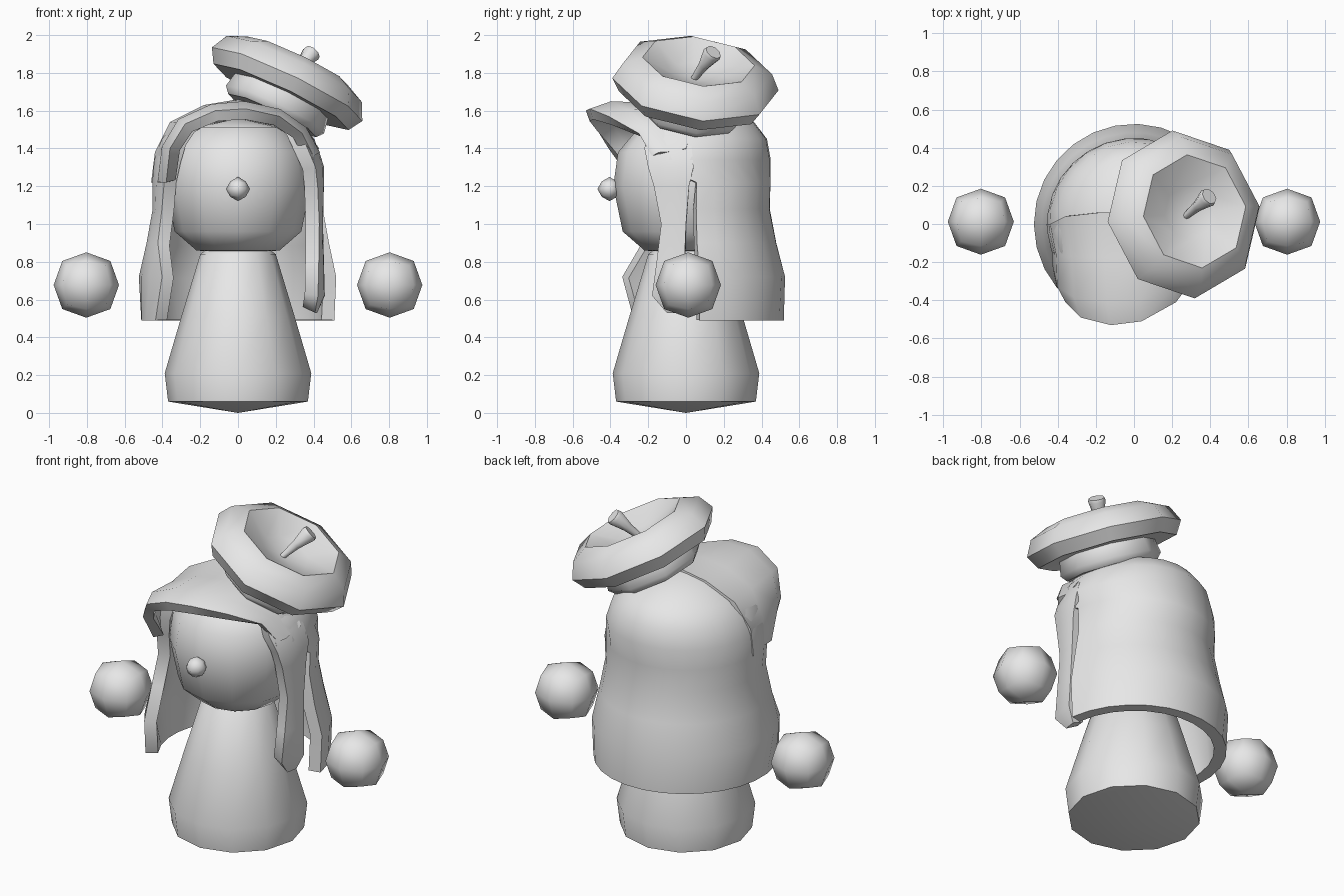
import bpy, bmesh, math
from mathutils import Vector, Matrix

if "Cube" in bpy.data.objects:
    bpy.data.objects.remove(bpy.data.objects["Cube"])

grey = bpy.data.materials.new("plain grey")
grey.diffuse_color = (0.8, 0.8, 0.8, 1)
grey.use_nodes = True
grey.node_tree.nodes["Principled BSDF"].inputs["Base Color"].default_value = grey.diffuse_color


def finish(name, bm, thickness=0, angle=55):
    """Turn a bmesh into a smooth object, optionally thickened inward."""
    bmesh.ops.remove_doubles(bm, verts=bm.verts, dist=0.0005)
    me = bpy.data.meshes.new(name)
    bm.to_mesh(me)
    bm.free()
    ob = bpy.data.objects.new(name, me)
    bpy.context.collection.objects.link(ob)
    me.materials.append(grey)
    bpy.ops.object.select_all(action='DESELECT')
    ob.select_set(True)
    bpy.context.view_layer.objects.active = ob
    if thickness:
        mod = ob.modifiers.new("thickness", 'SOLIDIFY')
        mod.thickness = thickness
        mod.offset = -1
        bpy.ops.object.modifier_apply(modifier=mod.name)
    bpy.ops.object.shade_smooth_by_angle(angle=math.radians(angle))
    return ob


def grid(rows):
    """Surface through equal rows of points."""
    bm = bmesh.new()
    vs = [[bm.verts.new(p) for p in row] for row in rows]
    for a, b in zip(vs, vs[1:]):
        for i in range(len(a) - 1):
            bm.faces.new((a[i], a[i + 1], b[i + 1], b[i]))
    return bm


def lathe(name, profile, sides, matrix=Matrix(), angle=55):
    """Revolve (radius, height) pairs, listed bottom to top, around z."""
    rows = []
    for r, h in profile:
        ring = [math.tau * i / sides for i in range(sides + 1)]
        rows.append([matrix @ Vector((r * math.cos(a), r * math.sin(a), h)) for a in ring])
    return finish(name, grid(rows), angle=angle)


def ball(name, centre, axis_r, corner):
    """Low-poly ball made from a cube split once on each face."""
    bm = bmesh.new()
    bmesh.ops.create_cube(bm, size=2)
    bmesh.ops.subdivide_edges(bm, edges=bm.edges[:], cuts=1, use_grid_fill=True)
    scale = {1: axis_r, 2: axis_r * corner, 3: axis_r * corner}
    for v in bm.verts:
        n = sum(abs(c) > 0.5 for c in v.co)
        v.co = v.co.normalized() * scale[n] + Vector(centre)
    return finish(name, bm, angle=80)


def hair_panel(name, levels, steps, thickness):
    """Curved hair sheet from (z, side radius, back radius, start, end angle)."""
    rows = []
    for z, rx, ry, a0, a1 in levels:
        row = []
        for i in range(steps + 1):
            a = math.radians(a0 + (a1 - a0) * i / steps)
            row.append((rx * math.cos(a), ry * math.sin(a), z))
        rows.append(row)
    return finish(name, grid(rows), thickness)


# Body and head
lathe("body", [(0, 0), (0.37, 0.06), (0.388, 0.21), (0.30, 0.51), (0.20, 0.84),
               (0.16, 0.87), (0, 0.87)], 12)
lathe("head", [(0, 0.84), (0.22, 0.86), (0.335, 0.96), (0.385, 1.2), (0.36, 1.38),
               (0.25, 1.51), (0, 1.56)], 12)
ball("nose", (0, -0.405, 1.185), 0.064, 0.9)

# Floating hands
for side, label in ((-1, "left"), (1, "right")):
    ball(label + "_hand", (side * 0.803, 0.012, 0.677), 0.173, 1.04)

# Main hair around the back and left side, closing over the crown
hair_panel("back_hair", [
    (0.49, 0.515, 0.52, 8, 212),
    (0.72, 0.525, 0.525, 8, 220),
    (0.90, 0.485, 0.48, 7, 209),
    (1.08, 0.452, 0.445, 7, 207),
    (1.22, 0.456, 0.45, 7, 211),
    (1.34, 0.445, 0.45, -26, 215),
    (1.45, 0.405, 0.43, -26, 215),
    (1.54, 0.33, 0.36, -30, 215),
    (1.62, 0.18, 0.20, -30, 215),
    (1.655, 0, 0, -30, 215)], 16, 0.07)

# Separate lock in front of the right side
hair_panel("right_lock", [
    (0.53, 0.42, 0.42, -14, -4),
    (0.62, 0.46, 0.46, -23, -2),
    (0.80, 0.455, 0.455, -20, -1),
    (1.00, 0.45, 0.45, -17, 0),
    (1.20, 0.455, 0.455, -22, 2),
    (1.30, 0.457, 0.457, -26, 5),
    (1.40, 0.425, 0.44, -30, 4),
    (1.52, 0.36, 0.38, -30, 2)], 4, 0.075)

# Fringe sweeping forward like a visor
front = [(-0.38, -0.28, 1.22), (-0.36, -0.41, 1.40), (-0.28, -0.49, 1.53), (-0.12, -0.53, 1.60),
         (0.04, -0.51, 1.61), (0.22, -0.41, 1.57), (0.34, -0.25, 1.48), (0.40, -0.18, 1.36)]
back = [(-0.46, 0.0, 1.22), (-0.44, 0.0, 1.38), (-0.36, 0.04, 1.54), (-0.18, 0.06, 1.63),
        (0.0, 0.06, 1.66), (0.17, 0.06, 1.63), (0.33, 0.04, 1.54), (0.43, 0.0, 1.40)]
rows = []
for t, lift in ((0, 0), (0.2, 0.03), (0.6, 0), (1, 0)):
    row = []
    for f, b in zip(front, back):
        p = Vector(f).lerp(Vector(b), t)
        out = Vector((p.x, 0, p.z - 1.2)).normalized()
        row.append(p + out * lift)
    rows.append(row)
finish("fringe", grid(rows), 0.06)

# Tilted beret with a dished top
tilt = (Matrix.Translation((0.26, 0.05, 1.74)) @ Matrix.Rotation(math.radians(25.5), 4, 'Y')
        @ Matrix.Rotation(math.radians(-7), 4, 'X') @ Matrix.Rotation(math.radians(5), 4, 'Z'))
lathe("beret", [(0, -0.18), (0.26, -0.185), (0.29, -0.15), (0.275, -0.07), (0.40, -0.075),
                (0.445, 0), (0.40, 0.09), (0.30, 0.135), (0.14, 0.06), (0, 0.03)],
      8, tilt, 50)

# Flared stem on top of the beret
base, tip = Vector((0.27, 0.04, 1.765)), Vector((0.395, 0.145, 1.91))
aim = (Matrix.Translation(base) @ (tip - base).to_track_quat('Z', 'Y').to_matrix().to_4x4())
length = (tip - base).length
lathe("beret_stem", [(0, -0.02), (0.015, -0.02), (0.028, length * 0.5), (0.05, length * 0.92),
                     (0.045, length), (0, length)], 8, aim)
